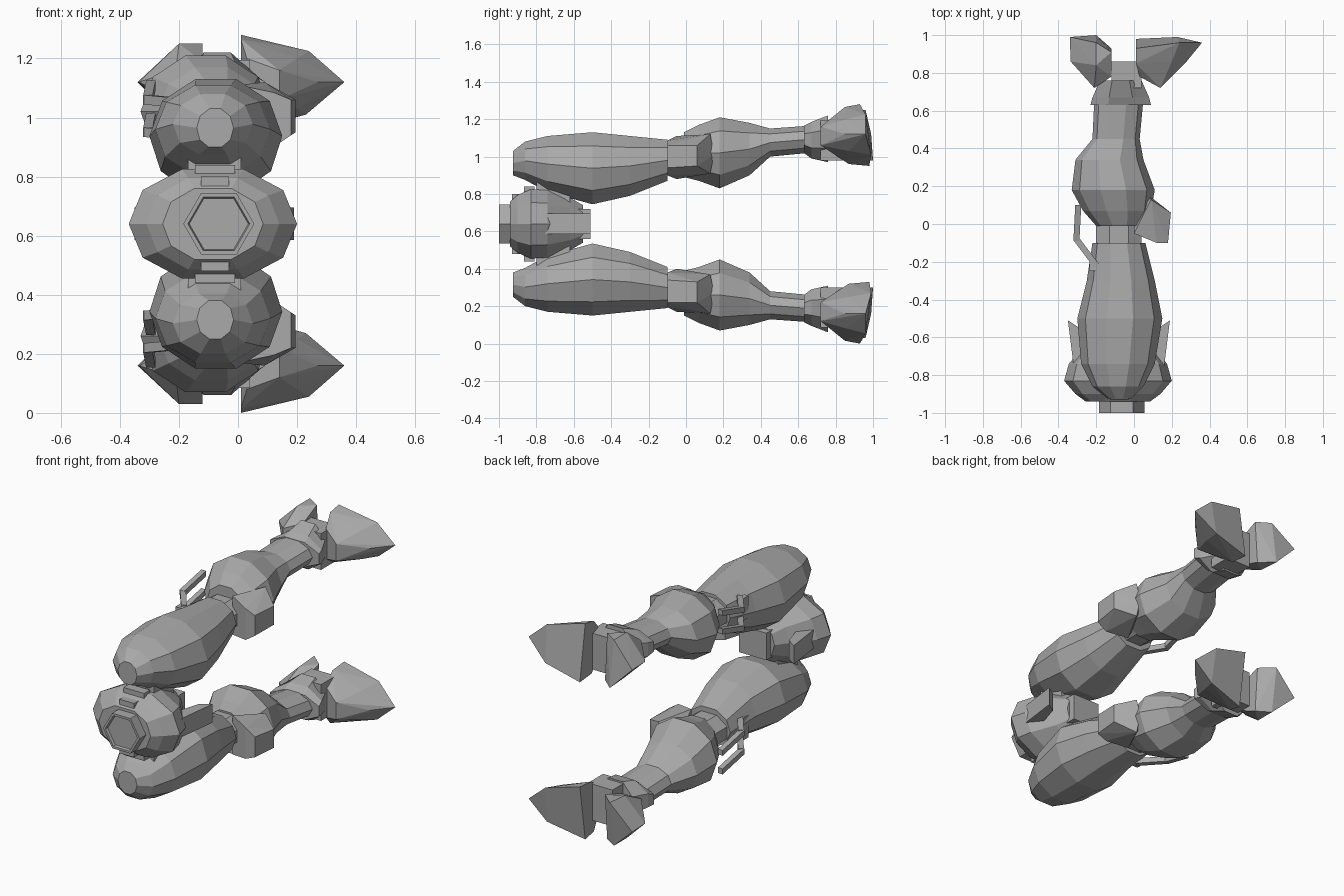
import bpy, bmesh, math
from mathutils import Vector

if "Cube" in bpy.data.objects:
    bpy.data.objects.remove(bpy.data.objects["Cube"])

MID = 0.64   # mirror height between the two legs

grey = bpy.data.materials.new("plain_grey")
grey.diffuse_color = (0.40, 0.40, 0.40, 1)
grey.use_nodes = True
grey.node_tree.nodes["Principled BSDF"].inputs["Base Color"].default_value = grey.diffuse_color


def finish(name, bm, twin=False):
    """Turn a bmesh into an object; twin adds the copy mirrored in z."""
    bmesh.ops.recalc_face_normals(bm, faces=bm.faces)
    if twin:
        geo = bmesh.ops.duplicate(bm, geom=bm.verts[:] + bm.edges[:] + bm.faces[:])["geom"]
        for v in geo:
            if isinstance(v, bmesh.types.BMVert):
                v.co.z = 2 * MID - v.co.z
        bmesh.ops.reverse_faces(bm, faces=[f for f in geo if isinstance(f, bmesh.types.BMFace)])
    me = bpy.data.meshes.new(name)
    bm.to_mesh(me)
    bm.free()
    me.materials.append(grey)
    ob = bpy.data.objects.new(name, me)
    bpy.context.collection.objects.link(ob)
    return ob


def loft(name, sections, n=10, twin=True, start=0.0, top=1.0, low=1.0):
    """Skin n-sided rings given as (y, x0, x1, z0, z1); top and low below 1 square off that half."""
    bm = bmesh.new()
    ang = [start + 2 * math.pi * i / n for i in range(n)]
    mx, mz = max(map(math.cos, ang)), max(map(math.sin, ang))
    unit = []
    for a in ang:
        c, s = math.cos(a) / mx, math.sin(a) / mz
        unit.append((math.copysign(abs(c) ** (top if s > 0 else low), c), s))
    rings = []
    for y, x0, x1, z0, z1 in sections:
        rings.append([bm.verts.new(((x0 + x1) / 2 + (x1 - x0) / 2 * c, y,
                                    (z0 + z1) / 2 + (z1 - z0) / 2 * s)) for c, s in unit])
    for a, b in zip(rings, rings[1:]):
        for i in range(n):
            j = (i + 1) % n
            bm.faces.new((a[i], a[j], b[j], b[i]))
    bm.faces.new(rings[0])
    bm.faces.new(rings[-1])
    return finish(name, bm, twin)


def hull(name, points, twin=True):
    """Faceted solid wrapped around a few corner points."""
    bm = bmesh.new()
    for p in points:
        bm.verts.new(p)
    bmesh.ops.convex_hull(bm, input=bm.verts[:])
    bmesh.ops.dissolve_limit(bm, angle_limit=0.03, verts=bm.verts[:], edges=bm.edges[:])
    return finish(name, bm, twin)


def box(name, x0, x1, y0, y1, z0, z1, twin=True):
    return hull(name, [(x, y, z) for x in (x0, x1) for y in (y0, y1) for z in (z0, z1)], twin)


def bar(name, a, b, w):
    """Square rod from a to b."""
    a, b = Vector(a), Vector(b)
    side = (b - a).cross(Vector((0, 0, 1))).normalized() * w
    up = Vector((0, 0, w))
    return hull(name, [p + s * side + t * up for p in (a, b) for s in (-1, 1) for t in (-1, 1)])


# Thigh: long faceted shell, a little squarer underneath
loft("thigh", [(-0.925, -0.14, -0.015, 0.90, 1.03), (-0.86, -0.22, 0.05, 0.875, 1.08),
               (-0.74, -0.28, 0.11, 0.81, 1.11), (-0.50, -0.30, 0.15, 0.745, 1.13),
               (-0.30, -0.25, 0.11, 0.79, 1.11), (-0.10, -0.22, 0.06, 0.87, 1.09)], low=0.88)

# Knee joint and knee pad
loft("knee_joint", [(-0.14, -0.20, 0.04, 0.90, 1.07), (0.03, -0.20, 0.04, 0.90, 1.07)], 8, start=math.pi / 8)
hull("knee_pad", [(0.18, -0.10, 0.94), (0.18, -0.10, 1.06), (0.195, 0.06, 0.95), (0.195, 0.06, 1.06),
                  (0.12, -0.10, 0.90), (0.12, -0.10, 1.085), (0.00, -0.05, 0.88), (0.00, -0.05, 1.11),
                  (0.09, 0.13, 0.91), (0.09, 0.13, 1.12), (0.08, 0.15, 1.01), (0.0, 0.08, 1.01)])

# Bent rods behind the knee, dipping towards the thigh
for z in (1.06, 0.95):
    bar("knee_rod_long", (-0.295, 0.10, z + 0.05), (-0.305, -0.09, z), 0.016)
    bar("knee_rod_short", (-0.305, -0.08, z), (-0.20, -0.22, z - 0.01), 0.016)
box("knee_rod_end", -0.235, -0.17, -0.25, -0.20, 0.93, 1.06)

# Calf and ankle
loft("calf", [(-0.01, -0.20, 0.05, 0.89, 1.13), (0.07, -0.27, 0.09, 0.87, 1.17),
              (0.18, -0.33, 0.11, 0.83, 1.21), (0.34, -0.31, 0.05, 0.90, 1.18),
              (0.45, -0.22, 0.03, 1.00, 1.15), (0.66, -0.21, 0.05, 1.02, 1.165)])
loft("ankle_cuff", [(0.63, -0.23, 0.09, 1.02, 1.165), (0.67, -0.22, 0.08, 0.99, 1.185),
                    (0.76, -0.18, 0.04, 0.97, 1.22)], 8, start=math.pi / 8)
box("ankle_block", -0.12, 0.04, 0.72, 0.86, 0.98, 1.195)

# Toe wedge with pointed sole, and heel wedge
hull("toe", [(0.01, 0.93, 1.28), (0.24, 0.96, 1.225), (0.36, 0.96, 1.12), (0.23, 0.99, 1.01), (0.01, 0.98, 0.95),
             (0.01, 0.85, 1.265), (0.01, 0.87, 0.96), (0.27, 0.85, 1.12), (0.20, 0.86, 1.20), (0.20, 0.87, 1.03),
             (0.03, 0.78, 1.20), (0.03, 0.78, 1.02), (0.14, 0.72, 1.16), (0.14, 0.72, 1.06)])
hull("heel", [(-0.34, 0.99, 1.12), (-0.20, 0.96, 1.25), (-0.12, 0.91, 1.25), (-0.12, 0.93, 0.98),
              (-0.20, 1.00, 0.98), (-0.335, 0.86, 1.12), (-0.20, 0.84, 1.25), (-0.20, 0.86, 0.99),
              (-0.21, 0.72, 1.16), (-0.21, 0.72, 1.06), (-0.12, 0.78, 1.19), (-0.12, 0.78, 1.03)])

# Hip pod between the legs
loft("hip_pod", [(y, -0.085 - w, -0.085 + w, MID - h, MID + h) for y, w, h in
                 ((-0.94, 0.17, 0.12), (-0.90, 0.225, 0.155), (-0.83, 0.285, 0.185),
                  (-0.74, 0.26, 0.18), (-0.62, 0.16, 0.14), (-0.55, 0.11, 0.10))],
     10, False, top=0.85, low=0.85)

# Hexagonal nozzle with a recessed face
bm = bmesh.new()
rings = []
for y, r in ((-0.92, 0.12), (-1.0, 0.12), (-1.0, 0.105), (-0.985, 0.10)):
    rings.append([bm.verts.new((-0.065 + r * math.cos(k * math.pi / 3), y,
                                MID + r * math.sin(k * math.pi / 3))) for k in range(6)])
for a, b in zip(rings, rings[1:]):
    for k in range(6):
        bm.faces.new((a[k], a[k - 1], b[k - 1], b[k]))
bm.faces.new(rings[0])
bm.faces.new(rings[-1])
finish("hip_nozzle", bm)

# Clips, posts and back block of the hip
box("hip_clip", -0.145, -0.01, -0.865, -0.81, 0.78, 0.84)
box("hip_clip_front", -0.125, -0.03, -0.93, -0.83, 0.75, 0.80)
box("hip_post", -0.17, 0.01, -0.80, -0.62, 0.74, 0.87)
box("hip_back_block", -0.17, 0.01, -0.62, -0.51, 0.56, 0.72, False)

# Tapered side arms of the hip
for s in (-1, 1):
    hull("hip_arm", [(-0.08 + s * x, y, z) for x, y in ((0.27, -0.51), (0.24, -0.75), (0.15, -0.75), (0.21, -0.55))
                     for z in (0.585, 0.695)], False)
